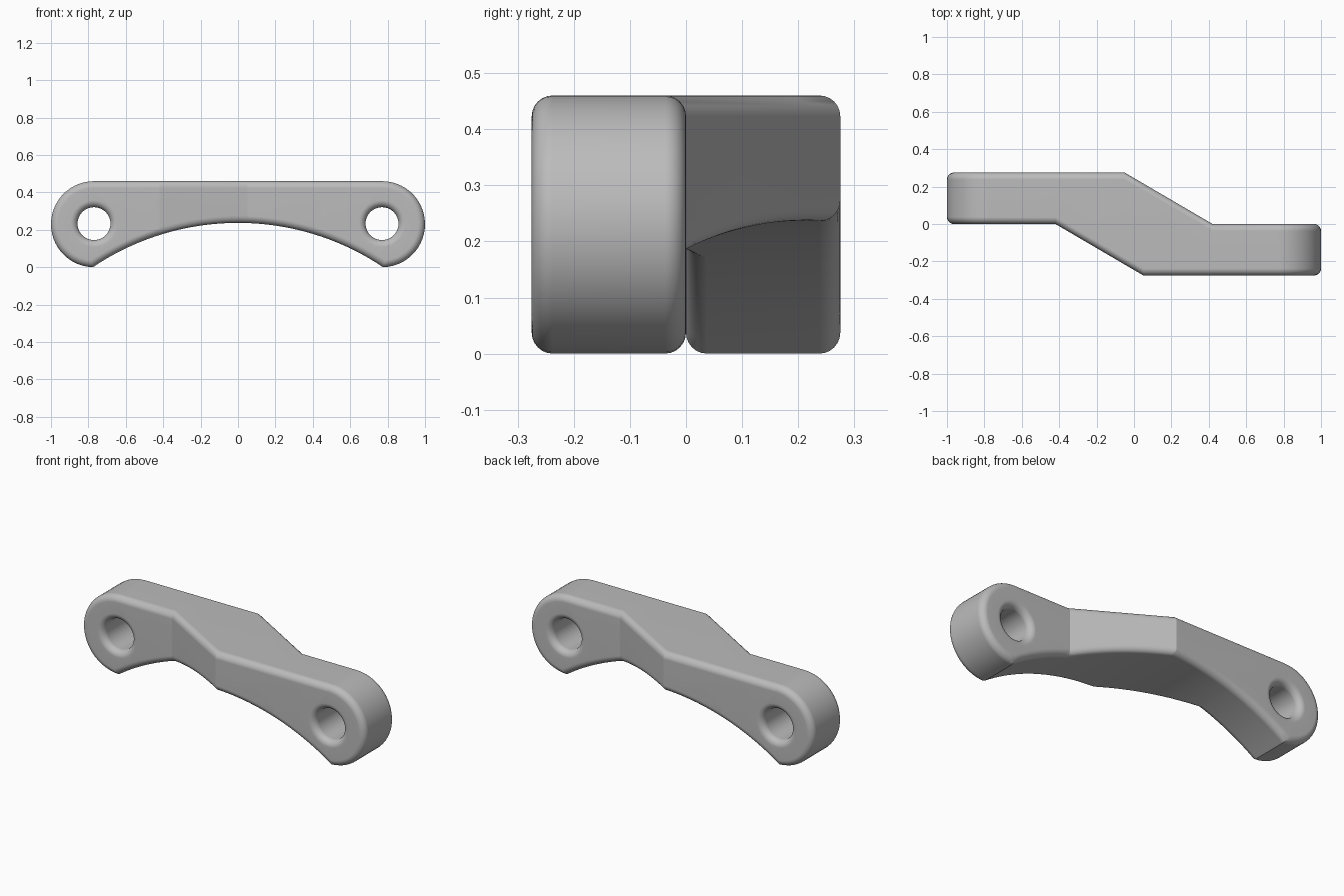
import bpy, bmesh
from math import sin, cos, pi, atan2, acos, hypot

if "Cube" in bpy.data.objects:
    bpy.data.objects.remove(bpy.data.objects["Cube"], do_unlink=True)

END_X, END_R = 0.77, 0.23        # rounded end lobes
HOLE_R = 0.088
ARCH_TOP, ARCH_R = 0.237, 1.39   # curved underside
HALF, FILLET = 0.1375, 0.037     # half plate thickness, edge rounding
BEND_IN, BEND_OUT = 0.05, 0.42   # where the plate steps sideways
STEPS = 6


def outline(inset):
    """Closed x/z outline of the plate, shrunk by inset."""
    ra, rb, zc = END_R - inset, ARCH_R + inset, ARCH_TOP - ARCH_R
    # lower meeting point of the end circle and the arch circle
    dx, dz = END_X, END_R - zc
    dist = hypot(dx, dz)
    swing = acos((rb * rb + dist * dist - ra * ra) / (2 * rb * dist))
    a = atan2(dz, dx) - swing
    corner = (rb * cos(a), zc + rb * sin(a))
    start = atan2(corner[1] - END_R, corner[0] - END_X)
    n = 26
    right = []
    for i in range(n + 1):
        t = start + (pi / 2 - start) * i / n
        right.append((END_X + ra * cos(t), END_R + ra * sin(t)))
    left = [(-x, z) for x, z in reversed(right)]
    m = 40
    arch = []
    for i in range(1, m):
        t = (pi - a) + (2 * a - pi) * i / m
        arch.append((rb * cos(t), zc + rb * sin(t)))
    return right + left + arch


def hole(side):
    def loop(inset):
        r = HOLE_R + inset
        return [(side * END_X + r * cos(2 * pi * i / 40),
                 END_R + 0.003 + r * sin(2 * pi * i / 40)) for i in range(40)]
    return loop


def back_y(x):
    """Rear surface position, stepping forward towards +x."""
    t = (x + BEND_IN) / (BEND_OUT + BEND_IN)
    return 2 * HALF * (1 - min(1, max(0, t)))


# inset and y of each ring, from front face to back face
front = []
for i in range(STEPS + 1):
    t = pi / 2 * i / STEPS
    front.append((FILLET * (1 - sin(t)), -HALF + FILLET * (1 - cos(t))))
rings = front + [(e, -y) for e, y in reversed(front)]

# rounded walls of the outline and both holes
bm = bmesh.new()
caps = {0: [], len(rings) - 1: []}
for shape in (outline, hole(1), hole(-1)):
    loops = [[bm.verts.new((x, y, z)) for x, z in shape(e)] for e, y in rings]
    count = len(loops[0])
    for low, high in zip(loops, loops[1:]):
        for i in range(count):
            j = (i + 1) % count
            bm.faces.new((low[i], low[j], high[j], high[i]))
    for k in caps:
        for i in range(count):
            caps[k].append(bm.edges.get((loops[k][i], loops[k][(i + 1) % count])))

# flat front and back faces
for k, edges in caps.items():
    bmesh.ops.triangle_fill(bm, edges=edges, use_beauty=True,
                            normal=(0, -1 if k == 0 else 1, 0))
bmesh.ops.recalc_face_normals(bm, faces=bm.faces[:])

# cut at the bends, then push the middle into a sideways step
for x in (-BEND_OUT, -BEND_IN, BEND_IN, BEND_OUT):
    bmesh.ops.bisect_plane(bm, geom=bm.verts[:] + bm.edges[:] + bm.faces[:],
                           plane_co=(x, 0, 0), plane_no=(1, 0, 0), dist=1e-5)
for v in bm.verts:
    if v.co.y > 0:
        v.co.y += back_y(v.co.x) - HALF
    else:
        v.co.y += HALF - back_y(-v.co.x)

mesh = bpy.data.meshes.new("offset_bracket")
bm.to_mesh(mesh)
bm.free()
bracket = bpy.data.objects.new("offset_bracket", mesh)
bpy.context.collection.objects.link(bracket)

# plain grey finish
grey = bpy.data.materials.new("plain_grey")
grey.use_nodes = True
colour = (0.5, 0.5, 0.5, 1)
grey.diffuse_color = colour
grey.node_tree.nodes["Principled BSDF"].inputs["Base Color"].default_value = colour
mesh.materials.append(grey)

# smooth roundings, crisp bends
bpy.ops.object.select_all(action="DESELECT")
bracket.select_set(True)
bpy.context.view_layer.objects.active = bracket
bpy.ops.object.shade_smooth_by_angle(angle=0.42)
weighted = bracket.modifiers.new("flat_face_normals", "WEIGHTED_NORMAL")
weighted.keep_sharp = True
